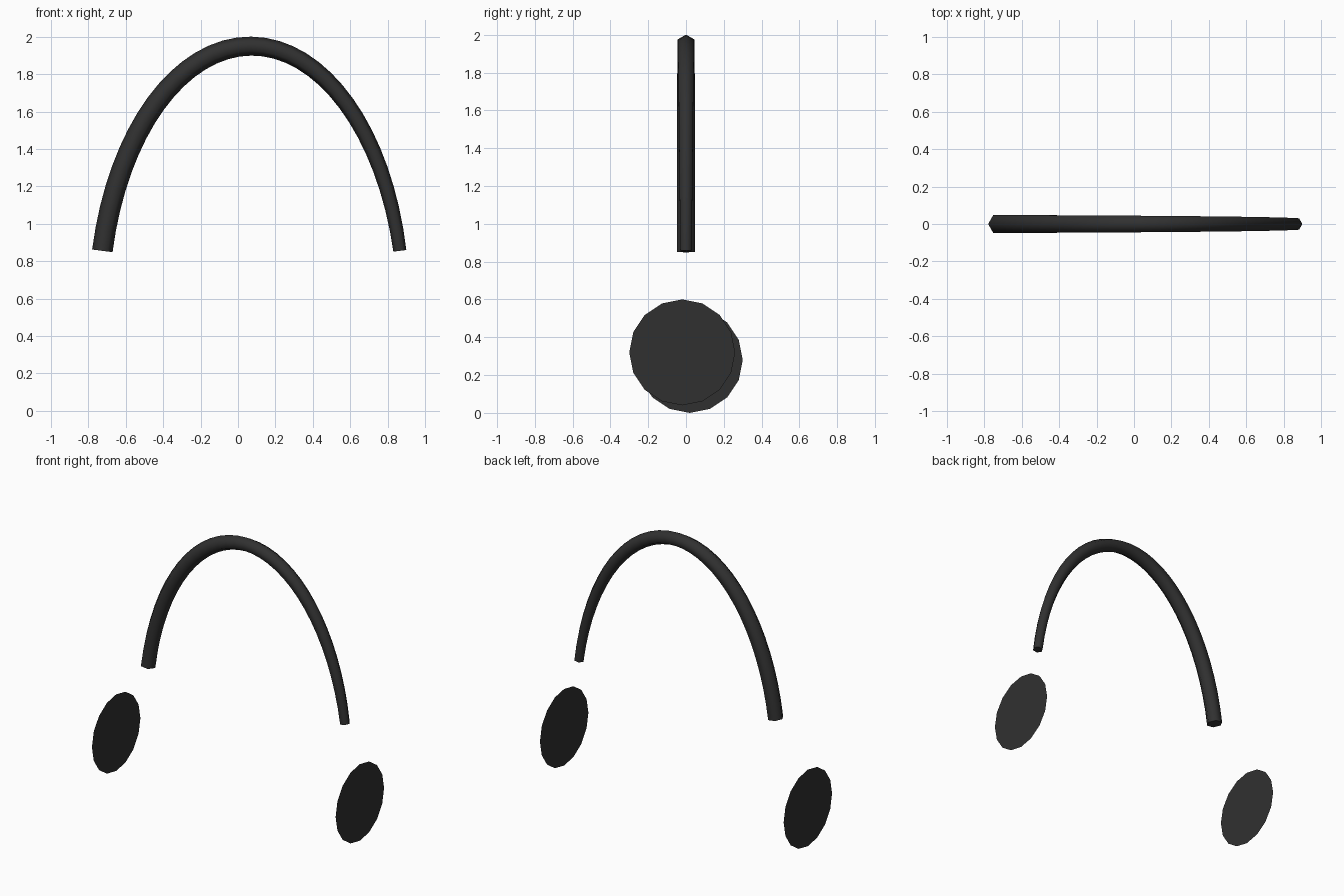
import bpy, bmesh
from math import sin, cos, pi
from mathutils import Vector

cube = bpy.data.objects.get("Cube")
if cube:
    bpy.data.objects.remove(cube, do_unlink=True)

# Single dark grey material
GREY = (0.03, 0.03, 0.03, 1.0)
grey = bpy.data.materials.new("dark grey")
grey.use_nodes = True
grey.diffuse_color = GREY
grey.node_tree.nodes["Principled BSDF"].inputs["Base Color"].default_value = GREY


def finish(name, bm):
    """Turn a bmesh into a linked object with the shared material."""
    mesh = bpy.data.meshes.new(name)
    bm.to_mesh(mesh)
    bm.free()
    mesh.materials.append(grey)
    obj = bpy.data.objects.new(name, mesh)
    bpy.context.collection.objects.link(obj)
    return obj


def headband(segments=32, sides=6):
    """Six-sided tube swept along an elliptical arch, thinner to the left."""
    half_w, half_h, mid_x, base_z, start = 0.815, 1.4, 0.07, 0.55, 0.22
    bm = bmesh.new()
    rings = []
    for i in range(segments + 1):
        s = i / segments
        t = (pi - start) + s * (2 * start - pi)
        centre = Vector((mid_x + half_w * cos(t), 0, base_z + half_h * sin(t)))
        normal = Vector((cos(t) / half_w, 0, sin(t) / half_h)).normalized()
        side = Vector((0, 1, 0))
        radius = 0.055 - 0.02 * s ** 2.2
        angles = [2 * pi * k / sides for k in range(sides)]
        rings.append([bm.verts.new(centre + radius * (normal * cos(a) + side * sin(a)))
                      for a in angles])
    for r0, r1 in zip(rings, rings[1:]):
        for k in range(sides):
            n = (k + 1) % sides
            bm.faces.new((r0[k], r0[n], r1[n], r1[k])).smooth = True
    # Flat end caps
    bm.faces.new(rings[0])
    bm.faces.new(rings[-1])
    bmesh.ops.recalc_face_normals(bm, faces=bm.faces[:])
    return finish("headband", bm)


def ear_disc(name, x, y, z, radius=0.28, sides=16):
    """Flat disc facing sideways, outwards from the centre."""
    bm = bmesh.new()
    out = 1 if x > 0 else -1
    ring = [bm.verts.new((x, y + out * radius * cos(2 * pi * k / sides),
                          z + radius * sin(2 * pi * k / sides)))
            for k in range(sides)]
    bm.faces.new(ring)
    return finish(name, bm)


headband()
ear_disc("left_ear_disc", 1.0, -0.02, 0.32)
ear_disc("right_ear_disc", -1.0, 0.02, 0.28)
